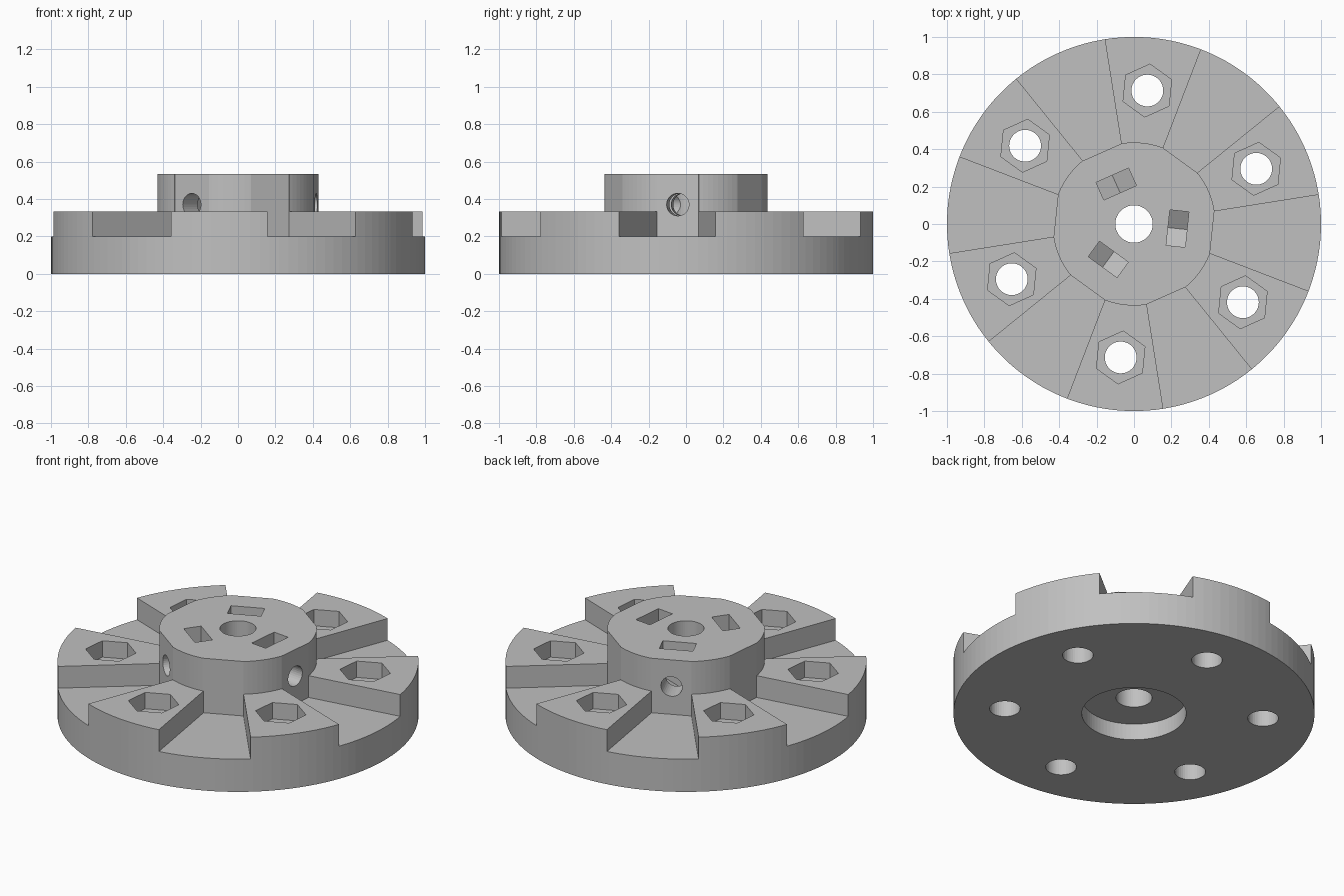
import bpy, bmesh
from math import sin, cos, pi, radians
from mathutils import Matrix

if "Cube" in bpy.data.objects:
    bpy.data.objects.remove(bpy.data.objects["Cube"])

grey = bpy.data.materials.new("machined_grey")
grey.use_nodes = True
colour = (0.53, 0.53, 0.53, 1)
grey.diffuse_color = colour
grey.node_tree.nodes["Principled BSDF"].inputs["Base Color"].default_value = colour

BLOCK_ANGLE, GROOVE_ANGLE = 24, 54


def circle(radius, sides, turn=0):
    return [(radius * cos(radians(turn) + 2 * pi * i / sides),
             radius * sin(radians(turn) + 2 * pi * i / sides)) for i in range(sides)]


def prisms(name, outline, low, high, places):
    """Extrude an outline from low to high, once for each placement matrix."""
    bm = bmesh.new()
    for place in places:
        bottom = [bm.verts.new(place @ Matrix.Translation((x, y, low)).translation) for x, y in outline]
        top = [bm.verts.new(place @ Matrix.Translation((x, y, high)).translation) for x, y in outline]
        bm.faces.new(bottom[::-1])
        bm.faces.new(top)
        for i in range(len(outline)):
            j = (i + 1) % len(outline)
            bm.faces.new((bottom[i], bottom[j], top[j], top[i]))
    bmesh.ops.recalc_face_normals(bm, faces=bm.faces)
    mesh = bpy.data.meshes.new(name)
    bm.to_mesh(mesh)
    bm.free()
    mesh.materials.append(grey)
    obj = bpy.data.objects.new(name, mesh)
    bpy.context.collection.objects.link(obj)
    return obj


def around(count, start, local=Matrix()):
    return [Matrix.Rotation(radians(start + 360 * i / count), 4, "Z") @ local for i in range(count)]


def combine(body, tool, operation="DIFFERENCE"):
    mod = body.modifiers.new(tool.name, "BOOLEAN")
    mod.operation, mod.solver, mod.object = operation, "EXACT", tool
    graph = bpy.context.evaluated_depsgraph_get()
    mesh = bpy.data.meshes.new_from_object(body.evaluated_get(graph))
    body.modifiers.clear()
    body.data = mesh
    bpy.data.objects.remove(tool)


centre = [Matrix()]

# Round plate with a raised hub
body = prisms("slotted_hub_plate", circle(1, 120, 0.7), 0, 0.333, centre)
combine(body, prisms("hub", circle(0.436, 96, 0.7), 0.15, 0.533, centre), "UNION")

# Six tapered grooves, which also leave flats on the hub
half = radians(15)
wedge = [(r * cos(a), r * sin(a)) for r, a in
         ((0.435, -half), (1.3, -half), (1.3, half), (0.435, half))]
combine(body, prisms("grooves", wedge, 0.2, 0.8, around(6, GROOVE_ANGLE)))

# Bolt holes with hexagonal pockets
bolt = Matrix.Translation((0.717, 0, 0))
combine(body, prisms("pockets", circle(0.142, 6), 0.233, 0.5, around(6, BLOCK_ANGLE + 0.3, bolt)))
combine(body, prisms("bolt_holes", circle(0.085, 40), -0.2, 0.5, around(6, BLOCK_ANGLE + 0.3, bolt)))

# Centre bore and the recess underneath
combine(body, prisms("bore", circle(0.1, 48), -0.2, 0.8, centre))
combine(body, prisms("recess", circle(0.289, 80), -0.2, 0.1, centre))

# Set screw holes and nut slots; local x, y, z become tangent, up, outward
radial = Matrix(((0, 0, 1, 0), (1, 0, 0, 0), (0, 1, 0, 0.37), (0, 0, 0, 1)))
nut = [(0, -0.11), (0.095, -0.055), (0.095, 0.4), (-0.095, 0.4), (-0.095, -0.055)]
combine(body, prisms("nut_slots", nut, 0.183, 0.285, around(3, -6, radial)))
combine(body, prisms("screw_holes", circle(0.06, 32), 0.04, 0.7, around(3, -6, radial)))

for face in body.data.polygons:
    face.use_smooth = False
